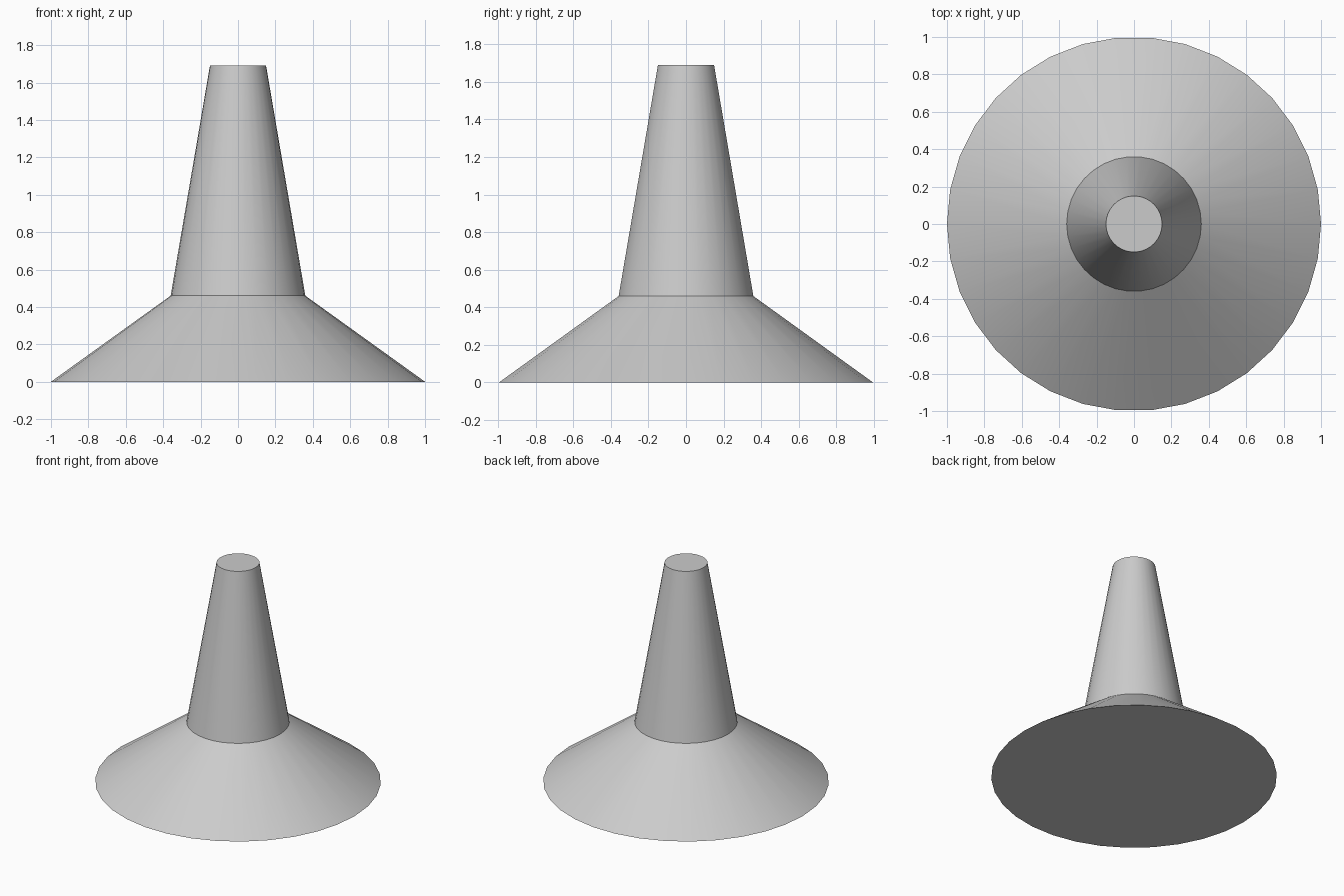
import bpy
import bmesh
from math import cos, sin, tau, radians

if "Cube" in bpy.data.objects:
    bpy.data.objects.remove(bpy.data.objects["Cube"])

SIDES = 34

# Plain grey
grey = bpy.data.materials.new("plain_grey")
grey.use_nodes = True
colour = (0.6, 0.6, 0.6, 1)
grey.diffuse_color = colour
grey.node_tree.nodes["Principled BSDF"].inputs["Base Color"].default_value = colour


def frustum(name, lower, upper, cap_low=False, cap_high=False):
    """Tapered tube between two (radius, height) rings, capped where asked."""
    bm = bmesh.new()
    rings = [[bm.verts.new((r * cos(tau * i / SIDES), r * sin(tau * i / SIDES), z))
              for i in range(SIDES)] for r, z in (lower, upper)]
    low, high = rings
    for i in range(SIDES):
        j = (i + 1) % SIDES
        bm.faces.new((low[i], low[j], high[j], high[i]))
    if cap_low:
        bm.faces.new(low[::-1])
    if cap_high:
        bm.faces.new(high)
    mesh = bpy.data.meshes.new(name)
    bm.to_mesh(mesh)
    bm.free()
    mesh.materials.append(grey)
    obj = bpy.data.objects.new(name, mesh)
    bpy.context.collection.objects.link(obj)
    bpy.ops.object.select_all(action="DESELECT")
    obj.select_set(True)
    bpy.context.view_layer.objects.active = obj
    bpy.ops.object.shade_smooth_by_angle(angle=radians(30))
    return obj


# Wide flared foot, closed underneath
frustum("flared_base", (1.0, 0), (0.36, 0.46), cap_low=True)

# Tall tapered stem, closed on top
frustum("tapered_stem", (0.36, 0.46), (0.15, 1.69), cap_high=True)
